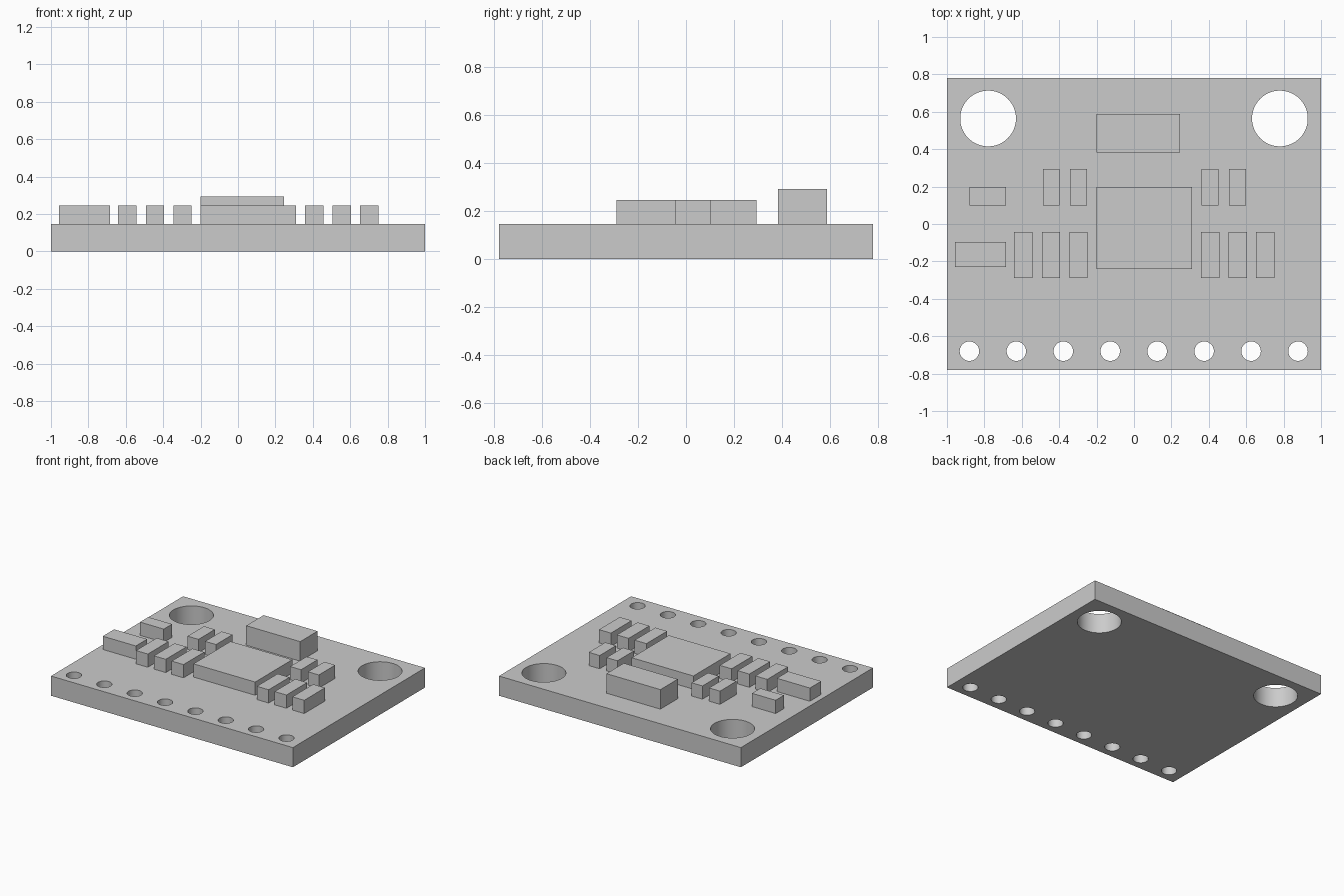
import bpy, bmesh, math

if "Cube" in bpy.data.objects:
    bpy.data.objects.remove(bpy.data.objects["Cube"])

BOARD_TOP = 0.147
LOW, TALL = 0.246, 0.293


def box(name, x0, x1, y0, y1, top):
    """Block sitting on the board's upper face."""
    bm = bmesh.new()
    bmesh.ops.create_cube(bm, size=1)
    for v in bm.verts:
        v.co.x = x0 if v.co.x < 0 else x1
        v.co.y = y0 if v.co.y < 0 else y1
        v.co.z = BOARD_TOP if v.co.z < 0 else top
    mesh = bpy.data.meshes.new(name)
    bm.to_mesh(mesh)
    bm.free()
    bpy.context.collection.objects.link(bpy.data.objects.new(name, mesh))


def loop(curve, points):
    s = curve.splines.new('POLY')
    s.points.add(len(points) - 1)
    for p, (x, y) in zip(s.points, points):
        p.co = (x, y, 0, 1)
    s.use_cyclic_u = True


def circle(cx, cy, r, n):
    return [(cx + r * math.cos(2 * math.pi * i / n),
             cy + r * math.sin(2 * math.pi * i / n)) for i in range(n)]


# Circuit board: filled outline with mounting and pin holes
curve = bpy.data.curves.new("circuit_board", 'CURVE')
curve.dimensions = '2D'
curve.fill_mode = 'BOTH'
curve.extrude = BOARD_TOP / 2
loop(curve, [(-1, -0.78), (1, -0.78), (1, 0.78), (-1, 0.78)])
for side in (-1, 1):
    loop(curve, circle(side * 0.78, 0.564, 0.149, 64))
for i in range(8):
    loop(curve, circle(-0.88 + i * 0.251, -0.68, 0.052, 40))
board = bpy.data.objects.new("circuit_board", curve)
bpy.context.collection.objects.link(board)
board.location.z = BOARD_TOP / 2
bpy.context.view_layer.objects.active = board
board.select_set(True)
bpy.ops.object.convert(target='MESH')
board = bpy.context.view_layer.objects.active
bm = bmesh.new()
bm.from_mesh(board.data)
bmesh.ops.remove_doubles(bm, verts=bm.verts, dist=1e-5)
bmesh.ops.recalc_face_normals(bm, faces=bm.faces)
bm.to_mesh(board.data)
bm.free()
bpy.ops.object.shade_smooth_by_angle(angle=math.radians(30))

# Main chip, tall connector and the two sideways components
box("main_chip", -0.20, 0.31, -0.24, 0.198, LOW)
box("tall_connector", -0.20, 0.246, 0.383, 0.588, TALL)
box("small_side_component", -0.88, -0.684, 0.10, 0.198, LOW)
box("large_side_component", -0.957, -0.684, -0.23, -0.096, LOW)

# Back row of small resistors
for i, x in enumerate((-0.442, -0.297, 0.406, 0.553)):
    box(f"resistor_{i + 1}", x - 0.045, x + 0.045, 0.10, 0.294, LOW)

# Front row of larger capacitors
for i, x in enumerate((-0.592, -0.444, -0.297, 0.407, 0.554, 0.701)):
    box(f"capacitor_{i + 1}", x - 0.049, x + 0.049, -0.289, -0.044, LOW)
